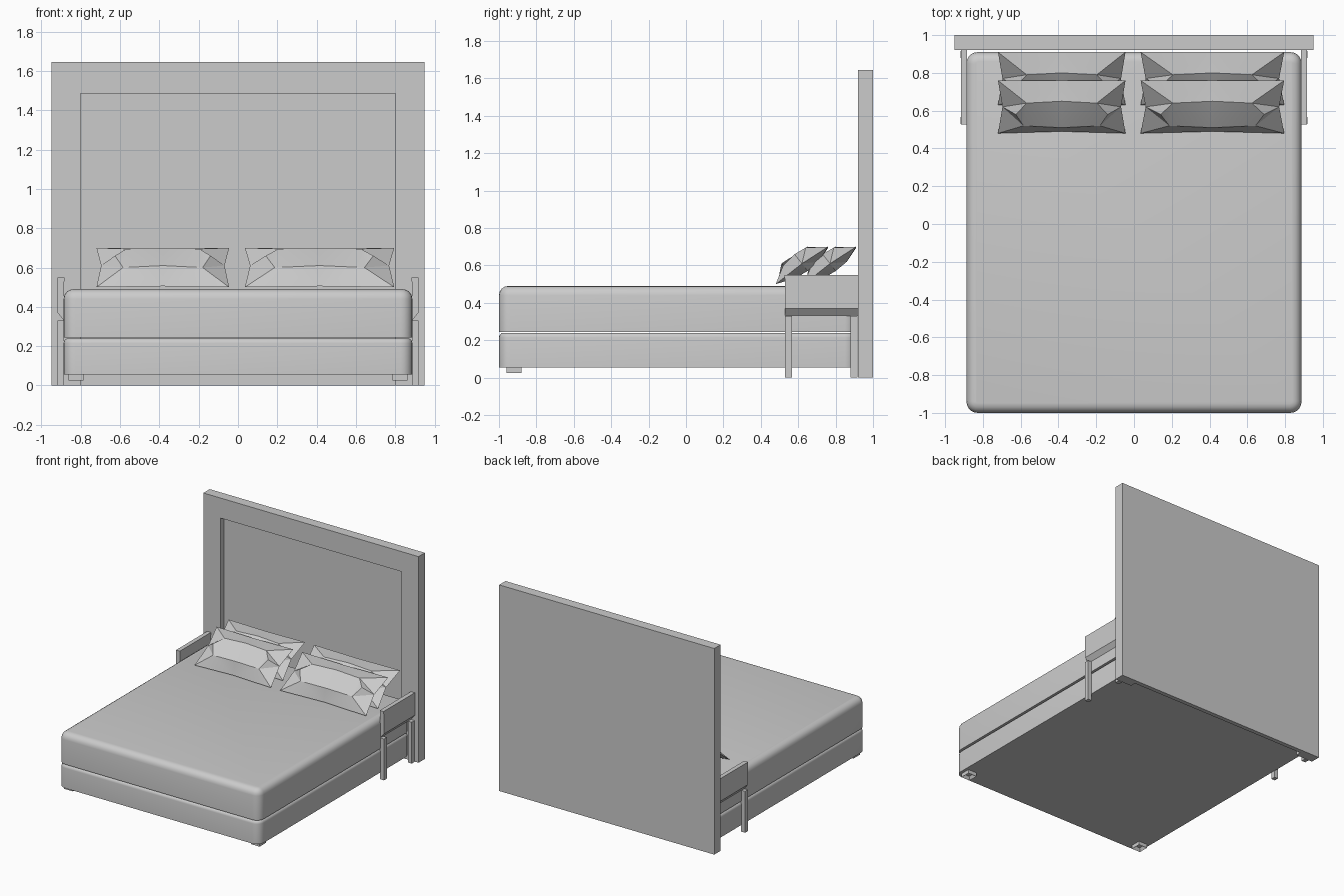
import bpy, bmesh
from mathutils import Vector

cube = bpy.data.objects.get("Cube")
if cube:
    bpy.data.objects.remove(cube, do_unlink=True)

grey = bpy.data.materials.new("light_grey")
grey.use_nodes = True
COLOUR = (0.6, 0.6, 0.6, 1)
grey.diffuse_color = COLOUR
grey.node_tree.nodes["Principled BSDF"].inputs["Base Color"].default_value = COLOUR


def finish(name, bm, smooth=False):
    bmesh.ops.recalc_face_normals(bm, faces=bm.faces)
    mesh = bpy.data.meshes.new(name)
    bm.to_mesh(mesh)
    bm.free()
    mesh.materials.append(grey)
    ob = bpy.data.objects.new(name, mesh)
    bpy.context.collection.objects.link(ob)
    if smooth:
        bpy.ops.object.select_all(action='DESELECT')
        ob.select_set(True)
        bpy.context.view_layer.objects.active = ob
        bpy.ops.object.shade_smooth_by_angle()
    return ob


def box_mesh(lo, hi):
    bm = bmesh.new()
    bmesh.ops.create_cube(bm, size=1)
    lo, hi = Vector(lo), Vector(hi)
    for v in bm.verts:
        v.co = (lo + hi) / 2 + v.co * (hi - lo)
    return bm


def box(name, lo, hi):
    return finish(name, box_mesh(lo, hi))


def extrude_y(name, profile, y0, y1):
    """Extrude an (x, z) outline along y."""
    bm = bmesh.new()
    face = bm.faces.new([bm.verts.new((x, y0, z)) for x, z in profile])
    out = bmesh.ops.extrude_face_region(bm, geom=[face])
    for v in out["geom"]:
        if isinstance(v, bmesh.types.BMVert):
            v.co.y = y1
    return finish(name, bm)


def soft_block(name, z0, z1, radius):
    """Block with rounded upright corners and a rounded top rim."""
    bm = box_mesh((-0.887, -1, z0), (0.887, 0.91, z1))
    upright = [e for e in bm.edges if abs(e.verts[0].co.z - e.verts[1].co.z) > 0.01]
    bmesh.ops.bevel(bm, geom=upright, offset=0.06, segments=5, profile=0.5, affect='EDGES')
    rim = [e for e in bm.edges if all(v.co.z > z1 - 0.001 for v in e.verts)]
    bmesh.ops.bevel(bm, geom=rim, offset=radius, segments=4, profile=0.5, affect='EDGES')
    return finish(name, bm, True)


def pillow(name, x0, x1, dy):
    """Leaning cushion: pinched seam, a raised front and a flatter back."""
    bm = bmesh.new()
    cx, half = (x0 + x1) / 2, (x1 - x0) / 2

    def ring(points):
        return [bm.verts.new((cx + s * half, y + dy, z)) for s, y, z in points]

    seam = ring([(-1, 0.48, 0.50), (0, 0.49, 0.505), (1, 0.48, 0.50), (0.93, 0.62, 0.61),
                 (1, 0.76, 0.70), (0, 0.76, 0.695), (-1, 0.76, 0.70), (-0.93, 0.62, 0.61)])
    front = ring([(-0.6, 0.52, 0.60), (0, 0.51, 0.61), (0.6, 0.52, 0.60), (0.72, 0.58, 0.66),
                  (0.55, 0.64, 0.695), (0, 0.65, 0.70), (-0.55, 0.64, 0.695), (-0.72, 0.58, 0.66)])
    back = ring([(-0.6, 0.58, 0.53), (0, 0.59, 0.53), (0.6, 0.58, 0.53), (0.7, 0.65, 0.57),
                 (0.55, 0.71, 0.62), (0, 0.71, 0.62), (-0.55, 0.71, 0.62), (-0.7, 0.65, 0.57)])
    for inner in (front, back):
        for i in range(len(seam)):
            j = (i + 1) % len(seam)
            bm.faces.new((seam[i], seam[j], inner[j], inner[i]))
        bm.faces.new(inner)
    bmesh.ops.triangulate(bm, faces=bm.faces[:])
    return finish(name, bm, True)


# Headboard: frame open at the floor, with a recessed panel
extrude_y("headboard_frame",
          [(-0.95, 0), (-0.95, 1.645), (0.95, 1.645), (0.95, 0),
           (0.8, 0), (0.8, 1.485), (-0.8, 1.485), (-0.8, 0)], 0.92, 1.0)
box("headboard_panel", (-0.8, 0.965, 0), (0.8, 1.0, 1.485))

# Bed base and mattress
soft_block("bed_base", 0.055, 0.24, 0.025)
soft_block("mattress", 0.245, 0.49, 0.05)

# Pillows in two leaning rows
for row, dy in (("front", 0), ("back", 0.15)):
    pillow(row + "_pillow_right", -0.72, -0.045, dy)
    pillow(row + "_pillow_left", 0.035, 0.795, dy)

for side, s in (("left", 1), ("right", -1)):
    # Hollow front foot
    bm = box_mesh((s * 0.825 - 0.038, -0.96, 0.025), (s * 0.825 + 0.038, -0.88, 0.056))
    bm.faces.ensure_lookup_table()
    under = min(bm.faces, key=lambda f: f.calc_center_median().z)
    bmesh.ops.inset_region(bm, faces=[under], thickness=0.018)
    bmesh.ops.translate(bm, verts=under.verts[:], vec=(0, 0, 0.025))
    finish("front_foot_" + side, bm)

    # Bedside panel with slanted lower edge, top rail and two legs
    extrude_y("side_panel_" + side,
              [(s * 0.885, 0.33), (s * 0.917, 0.37), (s * 0.917, 0.53), (s * 0.885, 0.53)],
              0.53, 0.92)
    box("side_rail_" + side, (s * 0.9 - 0.017, 0.527, 0.53), (s * 0.9 + 0.017, 0.92, 0.55))
    for end, y in (("front", 0.53), ("back", 0.88)):
        box(f"{end}_leg_{side}", (s * 0.901 - 0.017, y, 0), (s * 0.901 + 0.017, y + 0.036, 0.33))
